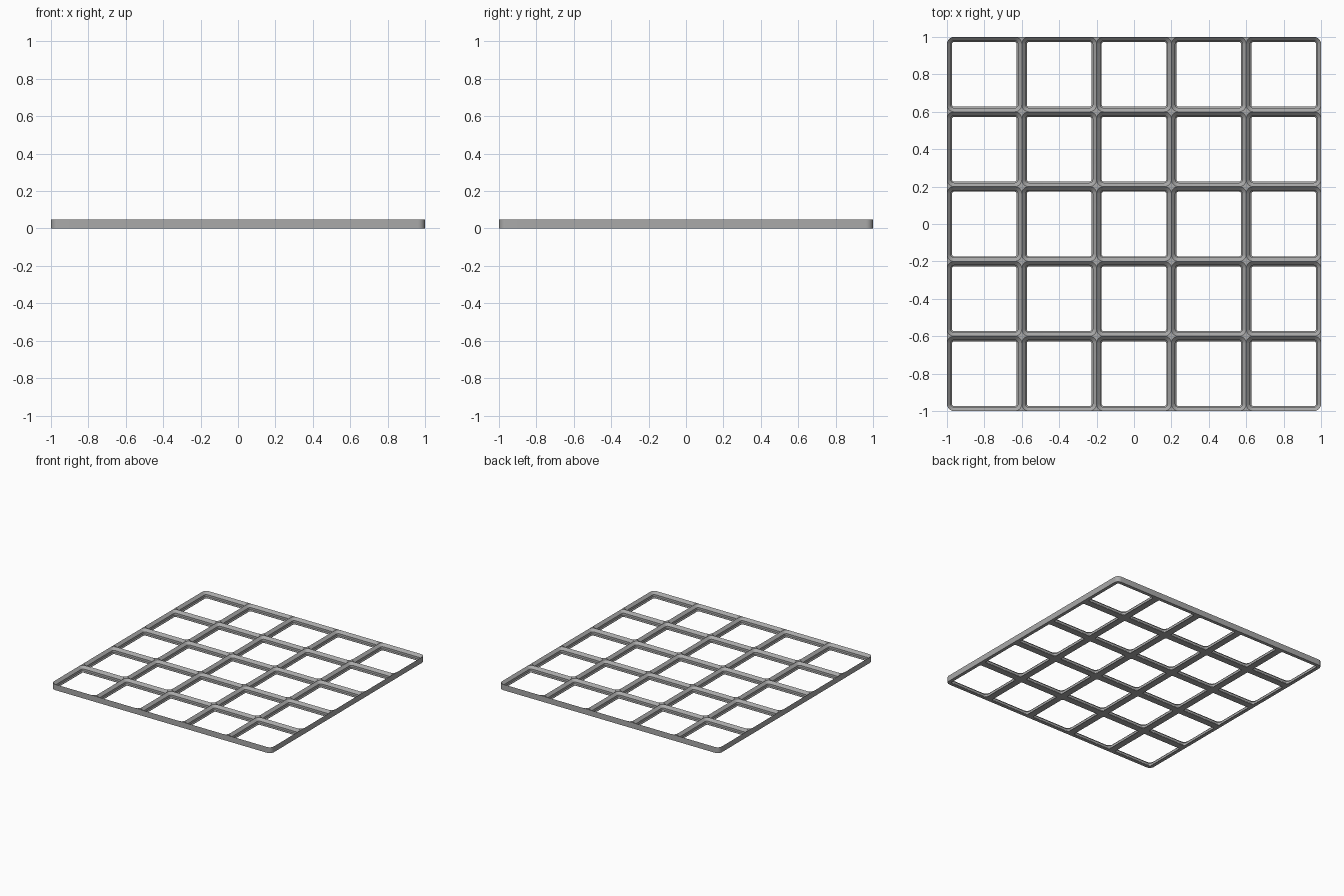
import bpy, bmesh, math

if "Cube" in bpy.data.objects:
    bpy.data.objects.remove(bpy.data.objects["Cube"])

CELLS = 5
PITCH = 2.0 / CELLS
MM = PITCH / 42            # design unit: one cell is 42 mm
RADIUS = 4 * MM            # corner radius at the rim
SEG = 10                   # segments per rounded corner
# Socket wall profile: (inset from cell edge, height)
PROFILE = [(2.85, 0), (2.85, 0.35), (2.15, 1.05), (2.15, 2.85), (0, 5)]
TOP = 5 * MM

bm = bmesh.new()
verts = {}


def vert(x, y, z):
    """Return a shared vertex at this position."""
    key = (round(x, 5), round(y, 5), round(z, 5))
    if key not in verts:
        verts[key] = bm.verts.new(key)
    return verts[key]


def face(points):
    """Add a face, dropping repeated corners."""
    vs = list(dict.fromkeys(vert(*p) for p in points))
    if len(vs) > 2:
        bm.faces.new(vs)


def strip(a, b):
    """Join two closed loops with quads."""
    for i in range(len(a)):
        j = (i + 1) % len(a)
        face([a[i], a[j], b[j], b[i]])


def rounded_loop(cx, cy, inset, z):
    half, r = PITCH / 2 - inset, RADIUS - inset
    pts = []
    for c, (sx, sy) in enumerate([(1, 1), (-1, 1), (-1, -1), (1, -1)]):
        for k in range(SEG + 1):
            a = math.pi / 2 * (c + k / SEG)
            pts.append((cx + sx * (half - r) + r * math.cos(a),
                        cy + sy * (half - r) + r * math.sin(a), z))
    return pts


def outer_loop(cx, cy, z):
    """Cell border: square corners, rounded only at the plate corners."""
    pts = rounded_loop(cx, cy, 0, z)
    for c, (sx, sy) in enumerate([(1, 1), (-1, 1), (-1, -1), (1, -1)]):
        x, y = cx + sx * PITCH / 2, cy + sy * PITCH / 2
        if abs(x) > 0.99 and abs(y) > 0.99:
            continue
        for k in range(1, SEG):
            pts[c * (SEG + 1) + k] = (x, y, z)
    return pts


def on_outline(p):
    qx = max(abs(p[0]) - 1 + RADIUS, 0)
    qy = max(abs(p[1]) - 1 + RADIUS, 0)
    return abs(math.hypot(qx, qy) - RADIUS) < 1e-4


for i in range(CELLS):
    for j in range(CELLS):
        cx = (i - (CELLS - 1) / 2) * PITCH
        cy = (j - (CELLS - 1) / 2) * PITCH
        loops = [rounded_loop(cx, cy, d * MM, h * MM) for d, h in PROFILE]
        low, high = outer_loop(cx, cy, 0), outer_loop(cx, cy, TOP)
        # Socket walls
        for a, b in zip(loops, loops[1:]):
            strip(a, b)
        # Underside and the small flats where ridges cross
        strip(low, loops[0])
        strip(loops[-1], high)
        # Outside wall of the plate
        for k in range(len(low)):
            n = (k + 1) % len(low)
            if on_outline(low[k]) and on_outline(low[n]):
                face([low[k], low[n], high[n], high[k]])

bmesh.ops.recalc_face_normals(bm, faces=bm.faces[:])
mesh = bpy.data.meshes.new("grid_plate")
bm.to_mesh(mesh)
bm.free()
plate = bpy.data.objects.new("grid_plate", mesh)
bpy.context.collection.objects.link(plate)

grey = bpy.data.materials.new("grey plastic")
grey.diffuse_color = (0.40, 0.40, 0.40, 1)
grey.use_nodes = True
grey.node_tree.nodes["Principled BSDF"].inputs["Base Color"].default_value = grey.diffuse_color
mesh.materials.append(grey)

# Smooth rounded corners, crisp ridges
bpy.context.view_layer.objects.active = plate
plate.select_set(True)
bpy.ops.object.shade_smooth_by_angle(angle=math.radians(30))
